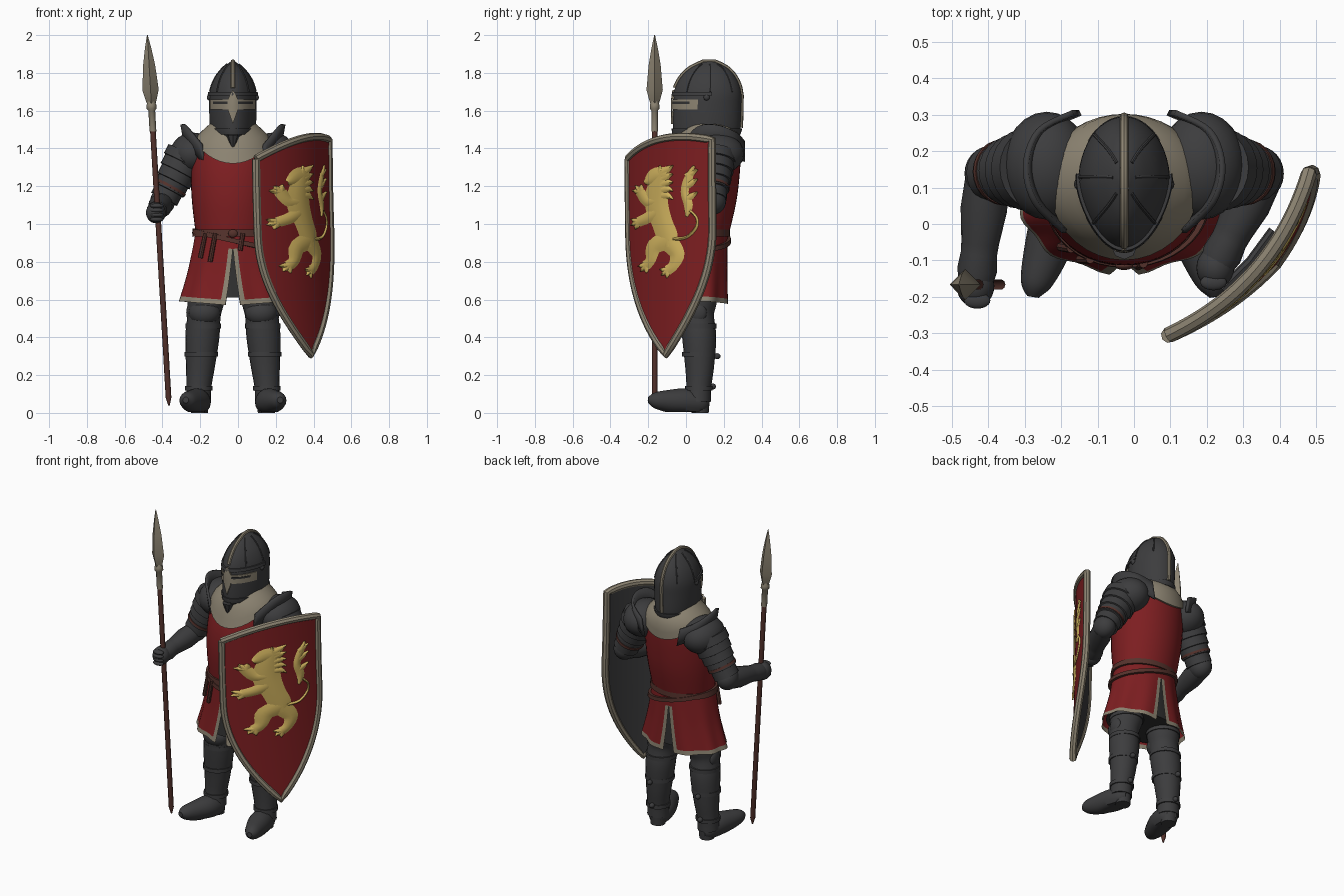
import bpy, bmesh, math
from mathutils import Vector, Matrix

cube = bpy.data.objects.get("Cube")
if cube:
    bpy.data.objects.remove(cube)

MID = -0.027          # body's centre line
PI = math.pi


def paint(name, r, g, b):
    m = bpy.data.materials.new(name)
    m.use_nodes = True
    m.diffuse_color = (r, g, b, 1)
    m.node_tree.nodes["Principled BSDF"].inputs["Base Color"].default_value = (r, g, b, 1)
    return m


STEEL = paint("dark steel", .046, .046, .048)
RED = paint("red cloth", .205, .013, .015)
BEIGE = paint("pale trim", .265, .23, .168)
GOLD = paint("gold", .62, .44, .11)
BROWN = paint("brown leather", .09, .032, .025)
MAIL = paint("dark mail", .03, .03, .03)


def finish(name, bm, mats):
    bmesh.ops.remove_doubles(bm, verts=bm.verts, dist=1e-5)
    bmesh.ops.recalc_face_normals(bm, faces=bm.faces)
    mesh = bpy.data.meshes.new(name)
    bm.to_mesh(mesh)
    bm.free()
    for m in mats:
        mesh.materials.append(m)
    ob = bpy.data.objects.new(name, mesh)
    bpy.context.collection.objects.link(ob)
    bpy.ops.object.select_all(action='DESELECT')
    ob.select_set(True)
    bpy.context.view_layer.objects.active = ob
    bpy.ops.object.shade_smooth_by_angle(angle=math.radians(38))
    return ob


def skin(name, rows, *mats, closed=True, rule=None):
    """Skin a list of equally long point rows; closed rows get end caps."""
    bm = bmesh.new()
    vs = [[bm.verts.new(p) for p in row] for row in rows]
    n = len(rows[0])
    for i in range(len(rows) - 1):
        for j in range(n if closed else n - 1):
            k = (j + 1) % n
            f = bm.faces.new((vs[i][j], vs[i][k], vs[i + 1][k], vs[i + 1][j]))
            f.material_index = rule(i, j) if rule else 0
    if closed:
        bm.faces.new(vs[0])
        bm.faces.new(vs[-1])
    return finish(name, bm, mats)


def smooth(pts, n=5):
    """Catmull-Rom resampling of tuples of any length."""
    out = []
    for i in range(len(pts) - 1):
        a, b, c, d = pts[max(i - 1, 0)], pts[i], pts[i + 1], pts[min(i + 2, len(pts) - 1)]
        for k in range(n):
            t = k / n
            out.append(tuple(q + .5 * t * (r - p + t * (2 * p - 5 * q + 4 * r - s + t * (3 * (q - r) + s - p)))
                             for p, q, r, s in zip(a, b, c, d)))
    return out + [tuple(pts[-1])]


def tube(name, pts, mat, n=16, floor=-1):
    """Round tube through (x, y, z, radius) points."""
    ps = [Vector(p[:3]) for p in pts]
    rows, side = [], None
    for i, p in enumerate(ps):
        t = (ps[min(i + 1, len(ps) - 1)] - ps[max(i - 1, 0)]).normalized()
        if side is None:
            side = Vector((1, 0, 0)) if abs(t.x) < .8 else Vector((0, 0, 1))
        side = (side - t * side.dot(t)).normalized()
        up = t.cross(side)
        row = [p + (side * math.cos(a) + up * math.sin(a)) * pts[i][3] for a in ring(n)]
        rows.append([(v.x, v.y, max(v.z, floor)) for v in row])
    return skin(name, rows, mat)


def ball(name, loc, size, mat):
    bm = bmesh.new()
    bmesh.ops.create_uvsphere(bm, u_segments=24, v_segments=14, radius=1,
                              matrix=Matrix.Translation(loc) @ Matrix.Diagonal((*size, 1)))
    return finish(name, bm, [mat])


def ring(n=40):
    return [2 * PI * k / n for k in range(n)]


def at(profile, z):
    for a, b in zip(profile, profile[1:]):
        if z <= b[0]:
            break
    t = max(0, min(1, (z - a[0]) / (b[0] - a[0])))
    return [p + (q - p) * t for p, q in zip(a[1:], b[1:])]


def on(profile, ang, z, grow=0, pinch=0):
    """Point on an oval body; angle 0 is the front."""
    cy, rx, ry = at(profile, z)
    c = math.cos(ang)
    return (MID + (rx + grow) * math.sin(ang) * (1 - pinch * max(0, c)), cy - (ry + grow) * c, z)


def band(name, profile, mat, lo, hi, grow, a0=-PI, a1=PI, n=40, pinch=0, steps=4):
    """Plate following an oval body; lo and hi are heights as functions of angle."""
    angs = [a0 + (a1 - a0) * j / n for j in range(n + 1)]
    rows = [[on(profile, a, lo(a) + (hi(a) - lo(a)) * i / steps, grow, pinch) for a in angs]
            for i in range(steps + 1)]
    edge = [[on(profile, a, h(a), 0, pinch) for a in angs] for h in (lo, hi)]
    return skin(name, [edge[0]] + rows + [edge[1]], mat, closed=False)


# height, centre y, half width, half depth
TORSO = smooth([(.9, .06, .19, .155), (1.1, .075, .215, .188), (1.25, .09, .222, .193),
                (1.38, .11, .212, .18), (1.46, .12, .182, .163), (1.53, .12, .11, .11)])
SKIRT = smooth([(.57, .048, .288, .182), (.75, .055, .237, .168), (.97, .06, .195, .158)])
HELM = smooth([(1.46, .105, .106, .165), (1.5, .11, .12, .178), (1.62, .112, .126, .181),
               (1.7, .114, .122, .178), (1.77, .117, .097, .15), (1.825, .121, .055, .1),
               (1.86, .123, .012, .03)])

# Torso, collar, belts
skin("tunic_torso", [[on(TORSO, a, p[0]) for a in ring()] for p in TORSO], RED)
band("collar", TORSO, BEIGE, lambda a: 1.45 - (.13 if math.cos(a) > 0 else .11) * math.cos(a) ** 2,
     lambda a: 1.53, .012)
band("belt", SKIRT, BROWN, lambda a: .935, lambda a: .97, .014)
band("sword_belt", SKIRT, BROWN, lambda a: .9 - .05 * math.sin(a), lambda a: .925 - .05 * math.sin(a), .018)
for k, (ang, low) in enumerate([(-.75, .82), (-.45, .8), (.25, .86)]):
    tube(f"belt_strap_{k}", [(*on(SKIRT, ang, .95, .015), .012), (*on(SKIRT, ang - .08, low, .012), .013)], BROWN, 8)
ball("belt_buckle", on(SKIRT, 0, .95, .015), (.025, .012, .022), BROWN)

# Skirt halves with trimmed hem and slits, over a mail skirt
NV, NU = 14, 30
for s, side in ((1, "left"), (-1, "right")):
    rows = []
    for i in range(NV + 1):
        t = i / NV
        z = .95 - .379 * t
        gap = .17 * max(0, t - .2)
        us = [0, .035] + [.035 + .93 * j / NU for j in range(1, NU + 1)] + [1]
        rows.append([on(SKIRT, s * (gap + (PI - 2 * gap) * u), z + .02 * t * math.sin(u * PI),
                        .007 * t * math.cos(u * PI * 9)) for u in us])
    skin(f"{side}_skirt", rows, RED, BEIGE, closed=False,
         rule=lambda i, j: int(i == NV - 1 or (i > 2 and j in (0, NU + 1))))
skin("mail_skirt", [[on(SKIRT, a, z, -.022) for a in ring()] for z in (.61, .75, .94)], MAIL)

# Helmet
skin("helmet", [[on(HELM, a, p[0], 0, .2) for a in ring(48)] for p in HELM], STEEL)
heights = [1.72 + .14 * i / 10 for i in range(11)]
over = [on(HELM, 0, z) for z in heights] + [on(HELM, PI, z) for z in reversed(heights)]
over += [on(HELM, PI, z) for z in (1.68, 1.62, 1.56, 1.51)]
tube("helmet_crest", [(*p, .012) for p in over], BEIGE, 8)
for k, ang in enumerate((-2.4, -1.65, -.9, .9, 1.65, 2.4)):
    tube(f"helmet_rib_{k}", [(*on(HELM, ang, z, 0, .2), .005) for z in [1.7] + heights[:-1]], STEEL, 6)
band("helmet_brow", HELM, STEEL, lambda a: 1.68, lambda a: 1.7, .009, -1.7, 1.7, pinch=.2)
band("helmet_neck_edge", HELM, STEEL, lambda a: 1.475, lambda a: 1.505, .008, pinch=.2)
band("eye_band", HELM, BEIGE, lambda a: 1.605, lambda a: 1.66, .006, -1.3, 1.3, pinch=.2)
band("nose_bar", HELM, BEIGE, lambda a: 1.53 + abs(a) * .3, lambda a: 1.71 - abs(a) * .2, .01, -.24, .24, 8, .2)
for s, side in ((1, "left"), (-1, "right")):
    band(f"{side}_eye_slit", HELM, MAIL, lambda a: 1.636, lambda a: 1.648, .009, s * .26, s * 1.05, 12, .2)
    ball(f"{side}_visor_pivot", on(HELM, s * 1.55, 1.67), (.012, .016, .016), STEEL)
tube("chin_point", [(MID, -.062, 1.47, .035), (MID, -.066, 1.4, .006)], STEEL, 8)

# Limbs
for s, side in ((1, "left"), (-1, "right")):
    def loc(dx, y, z, *r):
        return (MID + s * dx, y, z, *r)

    # Shoulder, overlapping arm plates, raised shoulder guard
    ball(f"{side}_shoulder_plate", loc(.212, .16, 1.372), (.12, .148, .112), STEEL)
    lames = []
    for k in range(10):
        t = (k // 2 + k % 2 * .96) / 5
        lames.append(loc(.24 + .125 * t, .152 - .014 * t, 1.37 - .24 * t, .114 - .046 * t + (k % 2) * .009))
    tube(f"{side}_arm_plates", lames, STEEL, 24)
    tube(f"{side}_arm_strap", [loc(.328, .142, 1.2, .09), loc(.335, .141, 1.187, .09)], BROWN, 24)
    guard = smooth([(.14, .305, 1.44), (.235, .255, 1.49), (.27, .16, 1.525), (.245, .06, 1.515), (.165, -.02, 1.42)])
    ob = skin(f"{side}_shoulder_guard", [[loc(x - d * .02, y, z - d * .11) for d in (0, .5, 1)] for x, y, z in guard],
              STEEL, closed=False)
    mod = ob.modifiers.new("thickness", 'SOLIDIFY')
    mod.thickness, mod.offset = .016, 0

    # Elbow, forearm, gauntlet
    ball(f"{side}_elbow", loc(.372, .138, 1.12), (.066, .074, .072), STEEL)
    hand = (.408, -.17, 1.06) if s < 0 else (.25, -.12, 1.08)
    elbow = (.375, .13, 1.11)
    mix = [[a + (b - a) * t for a, b in zip(elbow, hand)] for t in (0, .3, .6, .7, .85, 1)]
    tube(f"{side}_forearm", [loc(*p, r) for p, r in zip(mix, (.06, .064, .052, .05, .055, .045))], STEEL)
    ball(f"{side}_gauntlet", loc(*hand), (.052, .058, .056), STEEL)
    for k in range(4):
        z = hand[2] - .036 + k * .024
        ball(f"{side}_finger_{k}", loc(hand[0] - .005, hand[1] - .04, z), (.036, .022, .013), STEEL)

    # Leg, knee, straps, foot
    tube(f"{side}_leg", smooth([loc(.1, .07, .8, .085), loc(.138, .068, .62, .098), loc(.152, .06, .52, .088),
         loc(.162, .07, .4, .09), loc(.172, .072, .25, .077), loc(.18, .068, .14, .066), loc(.182, .065, .06, .066)]),
         STEEL, 20)
    ball(f"{side}_knee_plate", loc(.15, .028, .53), (.085, .07, .07), STEEL)
    ball(f"{side}_knee_wing", loc(.225, .065, .53), (.022, .045, .05), STEEL)
    for z, r, dx in ((.6, .102, .141), (.46, .094, .157), (.31, .088, .168), (.13, .073, .18)):
        tube(f"{side}_leg_strap", [loc(dx, .068, z - .012, r), loc(dx, .068, z + .012, r)], STEEL, 20)
    for z in (.3, .14):
        ball(f"{side}_leg_buckle", loc(.175, .165 - (.3 - z) * .15, z), (.016, .018, .016), STEEL)
    tube(f"{side}_foot", smooth([loc(.168, .115, .045, .03), loc(.177, .08, .05, .058), loc(.19, .0, .06, .07),
         loc(.218, -.09, .062, .06), loc(.243, -.165, .067, .042), loc(.25, -.2, .068, .016)]), STEEL, 16, .004)
    tube(f"{side}_heel", [loc(.177, .075, 0, .045), loc(.177, .075, .06, .05)], STEEL)


# Spear
def spear(z, r):
    return (-.48 + (2 - z) * .0585, -.166, z, r)


tube("spear_shaft", [spear(.04, .004), spear(.08, .015), spear(1.52, .015)], BROWN, 10)
tube("spear_socket", [spear(1.49, .018), spear(1.6, .018), spear(1.61, .026), spear(1.63, .026), spear(1.66, .016)], BEIGE, 10)
tube("spear_blade", [spear(1.61, .014), spear(1.66, .03), spear(1.71, .043), spear(1.84, .032), spear(1.93, .017),
     spear(2, .002)], BEIGE, 4)


# Shield: a curved surface by sideways position a and height z
def lean(z):
    return ((1.45 - z) / 1.15) ** 2


def shield(a, z, out=0):
    b = out - .07 * a * a
    return (.336 + .05 * lean(z) + .2 * a + .755 * b, -.126 + .021 * lean(z) + .23 * a - .656 * b, z)


def shield_at(s, v, out=0):
    top = 1.45 + .05 * s - .055 * s * s
    z = top + (.31 - top) * v
    q = max(0, 1 - (1.45 - 1.14 * v - .31) / .69)
    return shield(.96 * s * (1 - q ** 2.1), z, out)


span = [i / 12 - 1 for i in range(25)]
drop = [i / 30 for i in range(31)]
for name, out, mat in (("shield_face", .008, RED), ("shield_back", -.014, STEEL)):
    skin(name, [[shield_at(s, v, out) for s in span] for v in drop], mat, closed=False)
border = [shield_at(s, 0) for s in span] + [shield_at(1, v) for v in drop[1:]]
border += [shield_at(-1, v) for v in reversed(drop[:-1])]
tube("shield_rim", [(*p, .022) for p in border], BEIGE, 8)
tube("shield_grip", [shield(a, 1.08, -.03) + (.014,) for a in (-.35, 0, .35)], STEEL, 8)


# Rampant beast in low relief: strokes of (y, z, half width) in hundredths
def stroke(name, pts):
    pts = smooth(pts, 4)
    rows = []
    for i, (y, z, w) in enumerate(pts):
        p, q = pts[max(i - 1, 0)], pts[min(i + 1, len(pts) - 1)]
        d = Vector((q[0] - p[0], q[1] - p[1])).normalized()
        row = []
        for k in (-1, -.5, 0, .5, 1):
            yy, zz = (y - d.y * w * k) / 100, (z + d.x * w * k) / 100
            off = yy + .126 - .021 * lean(zz)
            a = (math.sqrt(.0529 + .184 * off) - .23) / .092
            row.append(shield(a, zz, .011 + .009 * (1 - k * k)))
        rows.append(row)
    skin(name, rows, GOLD, closed=False)


stroke("beast_body", [(-12, 128, 3.5), (-14, 120, 5.5), (-15, 111, 6.2), (-12, 101, 5.5), (-9, 93, 5.5), (-8, 88, 3)])
stroke("beast_head", [(-9, 126, 4), (-15, 125.5, 4.4), (-19, 123, 2.8), (-21, 122, 1.2)])
stroke("beast_tail", [(-6, 92, 1), (1, 93, .8), (6, 98, .8), (6.5, 103, .6), (3, 107, .7)])
stroke("beast_tail_tuft", [(1, 104, .8), (2, 110, 2.4), (0, 117, 2.1), (2, 124, 2.3), (5, 131, .6)])
for k, z in enumerate((114, 121, 126)):
    stroke(f"tuft_lock_{k}", [(1, z - 1, 1.8), (4, z + 1, 1.6), (7, z + 3, .3)])
for k in range(5):
    stroke(f"mane_lock_{k}", [(-12, 127 - 3 * k, 2.3), (-9, 129 - 3.5 * k, 1.8), (-6, 131 - 4.5 * k, .2)])
stroke("beast_ear", [(-13, 127, 1.8), (-13, 131, .3)])
limbs = {"upper_foreleg": [(-15, 112, 3.5), (-20, 112, 2.9), (-23.5, 117, 2.6)],
         "lower_foreleg": [(-15, 106, 3.5), (-20, 103, 2.9), (-24.5, 101, 2.6)],
         "front_hindleg": [(-8, 92, 5), (-16, 88, 4.2), (-18, 81, 2.7), (-20.5, 78, 2.7)],
         "back_hindleg": [(-8, 90, 5), (-4, 84, 4), (-6, 78, 2.7), (-9, 75.5, 2.7)]}
for name, pts in limbs.items():
    stroke("beast_" + name, pts)
    y, z, w = pts[-1]
    base = math.atan2(z - pts[-2][1], y - pts[-2][0])
    for k in (-1, 0, 1):
        c, d = math.cos(base + k * .8), math.sin(base + k * .8)
        stroke(f"{name}_claw_{k + 1}", [(y, z, 1.6), (y + 2.2 * c, z + 2.2 * d, 1.3), (y + 4 * c, z + 4 * d, .2)])
